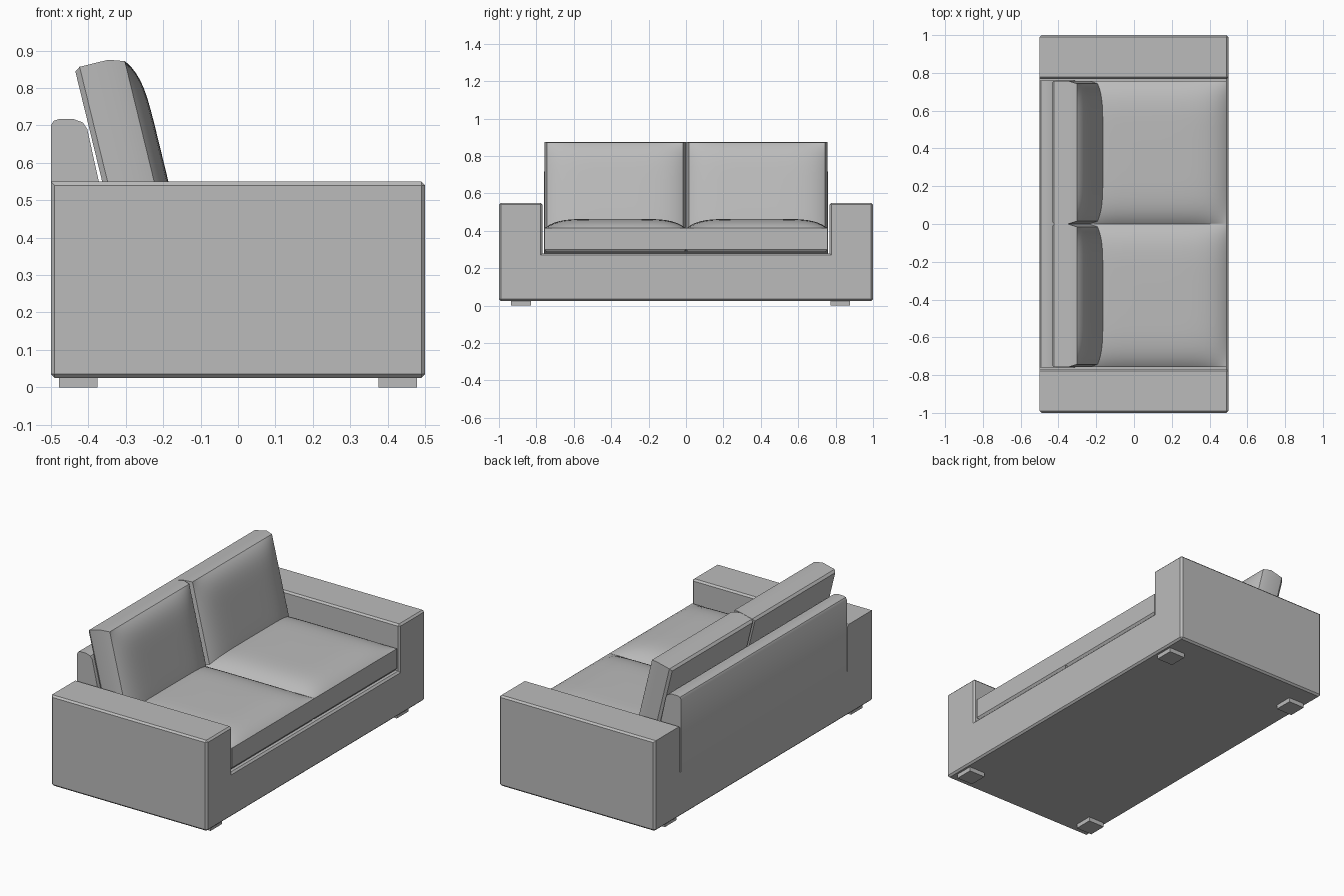
import bpy, bmesh, math
from mathutils import Matrix, Vector

if "Cube" in bpy.data.objects:
    bpy.data.objects.remove(bpy.data.objects["Cube"], do_unlink=True)

# One upholstery colour
fabric = bpy.data.materials.new("grey_fabric")
fabric.use_nodes = True
GREY = (0.5, 0.5, 0.5, 1)
fabric.diffuse_color = GREY
fabric.node_tree.nodes["Principled BSDF"].inputs["Base Color"].default_value = GREY


def finish(bm, name, smooth=None):
    bmesh.ops.recalc_face_normals(bm, faces=bm.faces)
    mesh = bpy.data.meshes.new(name)
    bm.to_mesh(mesh)
    bm.free()
    obj = bpy.data.objects.new(name, mesh)
    bpy.context.collection.objects.link(obj)
    mesh.materials.append(fabric)
    if smooth:
        bpy.ops.object.select_all(action='DESELECT')
        obj.select_set(True)
        bpy.context.view_layer.objects.active = obj
        bpy.ops.object.shade_smooth_by_angle(angle=math.radians(smooth))
    return obj


def prism(points, direction):
    """Closed profile swept along a direction."""
    bm = bmesh.new()
    face = bm.faces.new([bm.verts.new(p) for p in points])
    ext = bmesh.ops.extrude_face_region(bm, geom=[face])
    moved = [g for g in ext["geom"] if isinstance(g, bmesh.types.BMVert)]
    bmesh.ops.translate(bm, verts=moved, vec=direction)
    bmesh.ops.recalc_face_normals(bm, faces=bm.faces)
    return bm


def cushion(name, length, width, thick, bulge, rim, matrix):
    """Flat-sided pad with a puffed face towards local +z."""
    bm = bmesh.new()
    n = 24
    bmesh.ops.create_grid(bm, x_segments=n, y_segments=n, size=1)
    for v in bm.verts:
        u, w = (math.sin(c * math.pi / 2) for c in v.co.xy)  # denser near the rim
        puff = (1 - abs(u) ** 6) * (1 - abs(w) ** 6)
        v.co = Vector((u * length / 2, w * width / 2, thick + bulge * puff))
    # Walls: chamfer out, straight down, chamfer in
    for inset, z in ((0, thick - rim), (0, 0.014), (0.01, 0)):
        edges = [e for e in bm.edges if e.is_boundary]
        ext = bmesh.ops.extrude_edge_only(bm, edges=edges)
        for v in ext["geom"]:
            if isinstance(v, bmesh.types.BMVert):
                v.co.z = z
                v.co.x *= 1 - 2 * inset / length
                v.co.y *= 1 - 2 * inset / width
    bmesh.ops.contextual_create(bm, geom=[e for e in bm.edges if e.is_boundary])
    # Pull the puffed face in to slope the rim
    if rim:
        for v in bm.verts:
            if v.co.z >= thick - 1e-5:
                v.co.y *= 1 - 2 * 0.014 / width
                v.co.x *= 1 - 2 * 0.014 / length
    bm.transform(matrix)
    return finish(bm, name, 32)


# Frame: both arms and the base as one U shape
u_shape = [(-1, 0.025), (1, 0.025), (1, 0.55), (0.767, 0.55),
           (0.767, 0.28), (-0.767, 0.28), (-0.767, 0.55), (-1, 0.55)]
bm = prism([(-0.5, y, z) for y, z in u_shape], (1, 0, 0))


def is_soft(e):
    a, b = (v.co for v in e.verts)
    inner = min(abs(a.y), abs(b.y)) < 0.9
    at_back = max(a.x, b.x) < 0
    inner_corner = abs(a.x - b.x) > 0.5 and inner and a.z < 0.3
    return not (inner and at_back) and not inner_corner


bmesh.ops.bevel(bm, geom=[e for e in bm.edges if is_soft(e)], offset=0.01,
                segments=1, affect='EDGES')
finish(bm, "arms_and_base")

# Back rest: upright behind, leaning in front, rounded along the top
back = [(-0.5, 0.27), (-0.5, 0.70), (-0.493, 0.712), (-0.478, 0.717),
        (-0.44, 0.717), (-0.415, 0.708), (-0.403, 0.69), (-0.31, 0.27)]
finish(prism([(x, -0.76, z) for x, z in back], (0, 1.52, 0)), "back_rest", 35)

# Cushions, one pair on each side of the middle
lean = Matrix.Rotation(math.radians(76.3), 4, 'Y')
for side, label in ((1, "left"), (-1, "right")):
    y = side * 0.379
    cushion("seat_cushion_" + label, 0.79, 0.756, 0.127, 0.05, 0,
            Matrix.Translation((0.095, y, 0.287)))
    cushion("back_cushion_" + label, 0.6, 0.756, 0.135, 0.037, 0.042,
            Matrix.Translation((-0.366, y, 0.562)) @ lean)

# Feet
for x in (-0.427, 0.427):
    for y, label in ((0.825, "left"), (-0.882, "right")):
        bm = bmesh.new()
        bmesh.ops.create_cube(bm, size=1, matrix=Matrix.Translation((x, y, 0.0135))
                              @ Matrix.Diagonal((0.103, 0.106, 0.027, 1)))
        finish(bm, ("front" if x > 0 else "rear") + "_foot_" + label)
